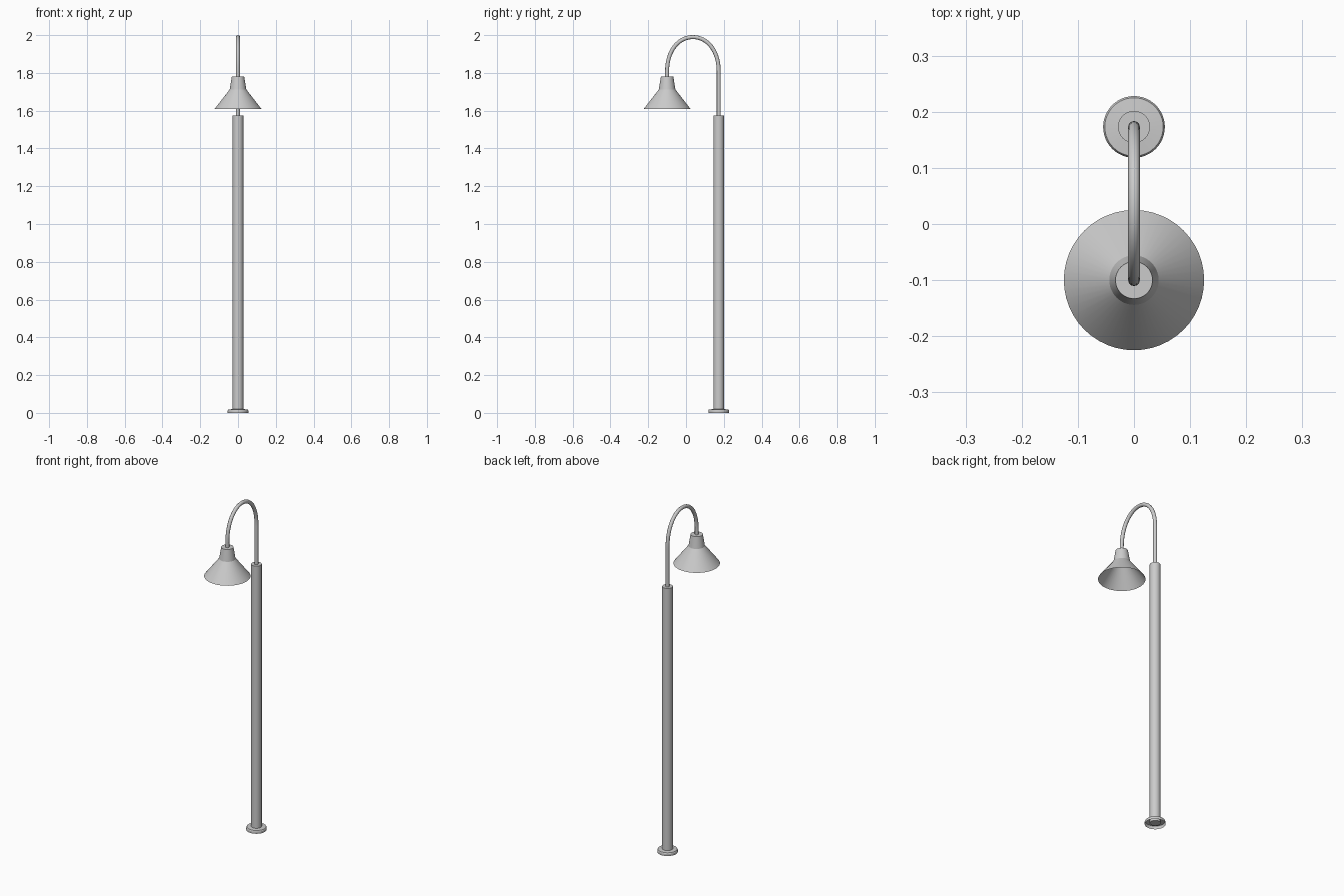
import bpy, math

if "Cube" in bpy.data.objects:
    bpy.data.objects.remove(bpy.data.objects["Cube"])

POLE_Y = 0.173
SHADE_Y = -0.10


def lathe(name, profile, y, sides=48):
    """Revolve (radius, z) points about a vertical axis; radius 0 closes an end."""
    verts, faces, rings = [], [], []
    for r, z in profile:
        start = len(verts)
        n = 1 if r == 0 else sides
        for i in range(n):
            a = 2 * math.pi * i / sides
            verts.append((r * math.cos(a), y + r * math.sin(a), z))
        rings.append((start, n))
    for (a, na), (b, nb) in zip(rings, rings[1:]):
        for i in range(sides):
            j = (i + 1) % sides
            quad = [a + i % na, a + j % na, b + j % nb, b + i % nb]
            faces.append(list(dict.fromkeys(quad)))
    mesh = bpy.data.meshes.new(name)
    mesh.from_pydata(verts, [], faces)
    ob = bpy.data.objects.new(name, mesh)
    bpy.context.collection.objects.link(ob)
    bpy.context.view_layer.objects.active = ob
    ob.select_set(True)
    bpy.ops.object.shade_smooth_by_angle(angle=math.radians(25))
    ob.select_set(False)
    return ob


# Foot flange, open underneath
lathe("base_flange", [(0.055, 0), (0.055, 0.012), (0.052, 0.018), (0.028, 0.02)], POLE_Y)

# Main pole
lathe("pole", [(0, 0.006), (0.0285, 0.006), (0.0285, 1.575), (0, 1.575)], POLE_Y)

# Bell shade, open underneath
lathe("lamp_shade", [(0.125, 1.608), (0.044, 1.712), (0.033, 1.78), (0, 1.78)], SHADE_Y)

# Gooseneck arm swept along a bezier arch
curve = bpy.data.curves.new("gooseneck_arm", "CURVE")
curve.dimensions = "3D"
curve.bevel_depth = 0.0105
curve.bevel_resolution = 4
curve.resolution_u = 16
curve.use_fill_caps = True
spline = curve.splines.new("BEZIER")
mid = (POLE_Y + SHADE_Y) / 2
# y, z, handle direction (y, z) and handle length before / after
path = [(POLE_Y, 1.57, 0, 1, 0.05, 0.05),
        (POLE_Y, 1.81, 0, 1, 0.05, 0.105),
        (mid, 1.9895, -1, 0, 0.078, 0.078),
        (SHADE_Y, 1.81, 0, -1, 0.105, 0.01),
        (SHADE_Y, 1.775, 0, -1, 0.01, 0.01)]
spline.bezier_points.add(len(path) - 1)
for p, (y, z, dy, dz, before, after) in zip(spline.bezier_points, path):
    p.handle_left_type = p.handle_right_type = "FREE"
    p.co = (0, y, z)
    p.handle_left = (0, y - dy * before, z - dz * before)
    p.handle_right = (0, y + dy * after, z + dz * after)
arm = bpy.data.objects.new("gooseneck_arm", curve)
bpy.context.collection.objects.link(arm)
